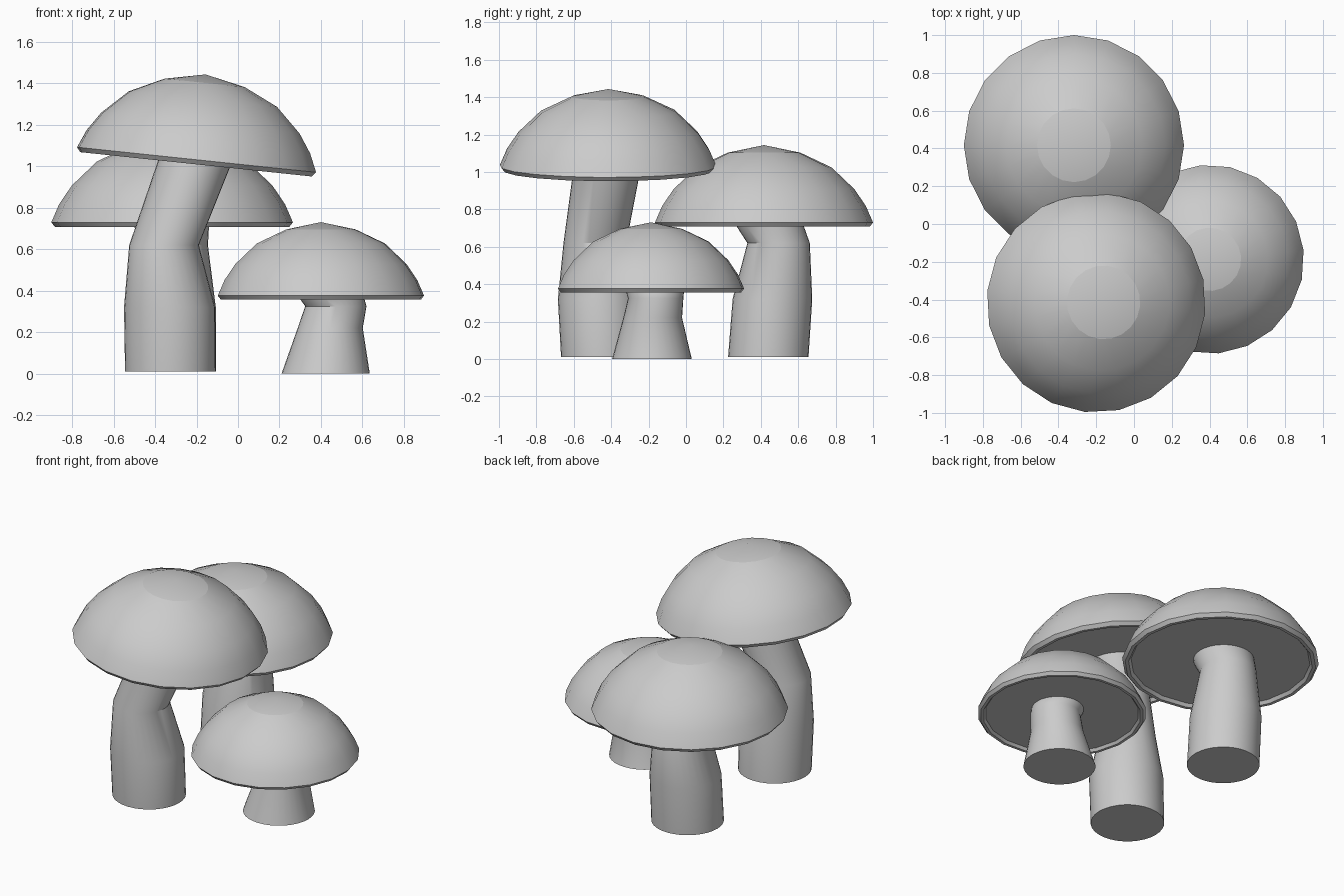
import bpy, bmesh, math
from mathutils import Matrix

if "Cube" in bpy.data.objects:
    bpy.data.objects.remove(bpy.data.objects["Cube"])

# Cap half-profile for unit radius (r, z): crown, dome, rim, lip, recessed underside
CAP = [(0.335, 0.64), (0.62, 0.505), (0.83, 0.305), (0.935, 0.15), (1.0, 0.0),
       (0.97, -0.038), (0.935, -0.038), (0.91, -0.005)]
CAP_SIDES, STEM_SIDES = 20, 32


def ring(bm, centre, radius, sides):
    x, y, z = centre
    return [bm.verts.new((x + radius * math.cos(2 * math.pi * i / sides),
                          y + radius * math.sin(2 * math.pi * i / sides), z))
            for i in range(sides)]


def bridge(bm, upper, lower):
    n = len(upper)
    for i in range(n):
        j = (i + 1) % n
        bm.faces.new((upper[i], lower[i], lower[j], upper[j]))


def finish(bm, name, crown=()):
    bmesh.ops.recalc_face_normals(bm, faces=bm.faces[:])
    crown = set(crown)
    for f in bm.faces:
        f.smooth = True
    for e in bm.edges:
        on_crown = e.verts[0] in crown and e.verts[1] in crown
        e.smooth = e.calc_face_angle(0) < math.radians(30) and not on_crown
    mesh = bpy.data.meshes.new(name)
    bm.to_mesh(mesh)
    bm.free()
    obj = bpy.data.objects.new(name, mesh)
    bpy.context.collection.objects.link(obj)
    return obj


def make_cap(name, centre, radius, spin=0, tilt=0):
    bm = bmesh.new()
    rings = [ring(bm, (0, 0, z), r, CAP_SIDES) for r, z in CAP]
    for a, b in zip(rings, rings[1:]):
        bridge(bm, a, b)
    # shallow cone on the crown
    apex = bm.verts.new((0, 0, 0.71))
    for i in range(CAP_SIDES):
        bm.faces.new((apex, rings[0][i], rings[0][(i + 1) % CAP_SIDES]))
    bm.faces.new(rings[-1])
    obj = finish(bm, name, rings[0])
    obj.matrix_world = (Matrix.Translation(centre)
                        @ Matrix.Rotation(math.radians(tilt), 4, 'Y')
                        @ Matrix.Rotation(math.radians(spin), 4, 'Z')
                        @ Matrix.Scale(radius, 4))


def make_stem(name, path):
    bm = bmesh.new()
    rings = [ring(bm, (x, y, z), r, STEM_SIDES) for x, y, z, r in path]
    for a, b in zip(rings, rings[1:]):
        bridge(bm, b, a)
    bm.faces.new(rings[0])
    bm.faces.new(rings[-1])
    finish(bm, name)


# Tall front mushroom with a leaning cap
make_cap("tall_cap", (-0.2, -0.415, 1.032), 0.583, spin=-6, tilt=6)
make_stem("tall_stem", [(-0.327, -0.45, 0.01, 0.218), (-0.33, -0.465, 0.32, 0.22),
                        (-0.357, -0.487, 0.62, 0.168), (-0.205, -0.42, 1.03, 0.18),
                        (-0.19, -0.415, 1.1, 0.18)])

# Medium back mushroom
make_cap("medium_cap", (-0.318, 0.417, 0.73), 0.583)
make_stem("medium_stem", [(-0.32, 0.44, 0.01, 0.215), (-0.32, 0.462, 0.32, 0.213),
                          (-0.312, 0.495, 0.62, 0.167), (-0.32, 0.45, 0.71, 0.18),
                          (-0.32, 0.43, 0.78, 0.18)])

# Small right mushroom
make_cap("small_cap", (0.4, -0.187, 0.376), 0.5, spin=5.5)
make_stem("small_stem", [(0.423, -0.182, 0, 0.213), (0.445, -0.178, 0.22, 0.157),
                         (0.472, -0.162, 0.325, 0.148), (0.455, -0.166, 0.36, 0.155),
                         (0.43, -0.175, 0.42, 0.155)])
